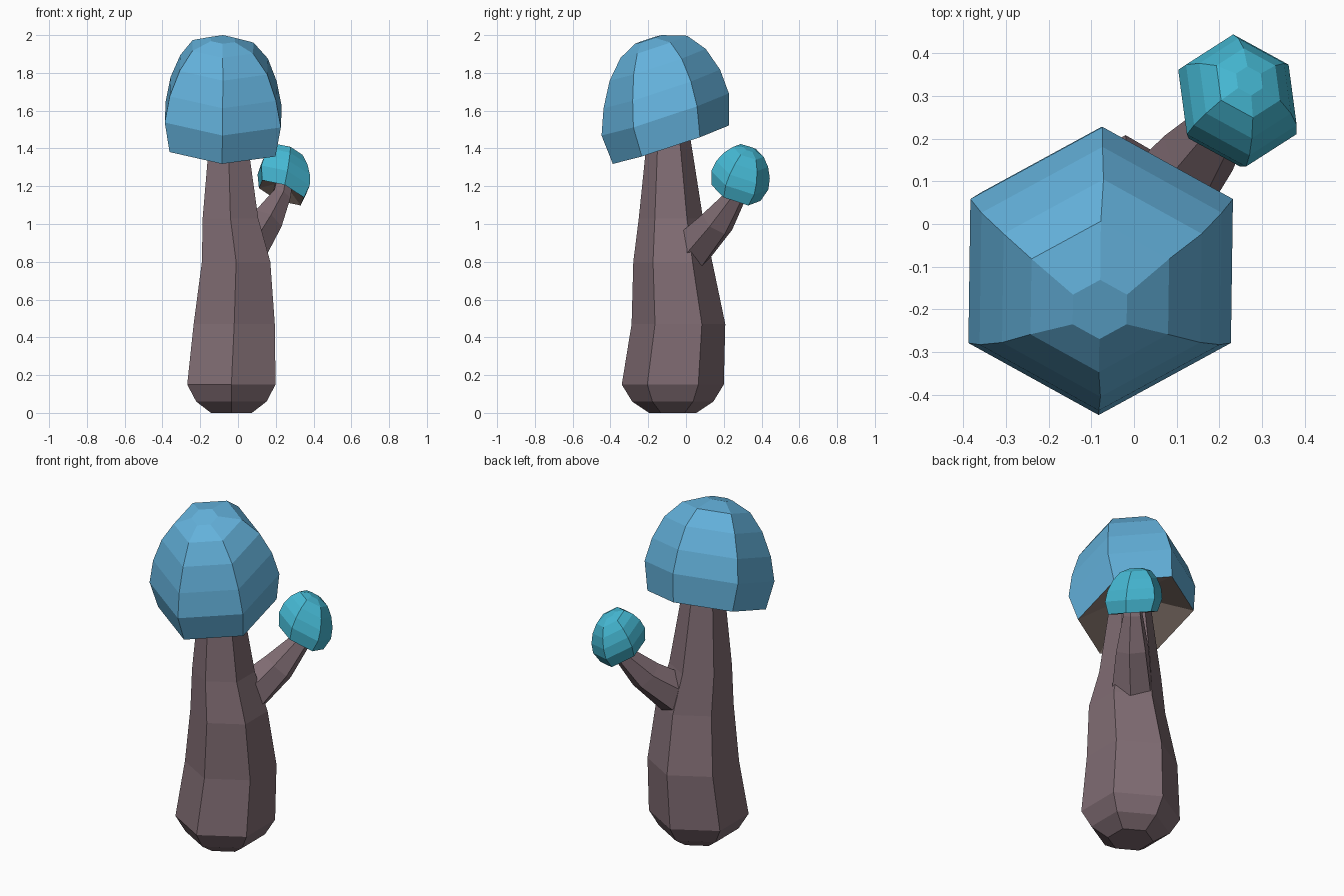
import bpy, bmesh, math
from mathutils import Vector

if "Cube" in bpy.data.objects:
    bpy.data.objects.remove(bpy.data.objects["Cube"])


def material(name, rgb):
    m = bpy.data.materials.new(name)
    m.diffuse_color = (*rgb, 1)
    m.use_nodes = True
    m.node_tree.nodes["Principled BSDF"].inputs["Base Color"].default_value = m.diffuse_color
    return m


BARK = material("mauve bark", (0.216, 0.15, 0.171))
BLUE = material("sky blue", (0.127, 0.445, 0.716))
TEAL = material("turquoise", (0.061, 0.485, 0.658))
GILL = material("tan underside", (0.262, 0.195, 0.168))


def hex_ring(bm, centre, radius, normal):
    """Six-sided ring with corners facing front and back."""
    n = Vector(normal).normalized()
    u = Vector((0, 1, 0))
    u = (u - n * u.dot(n)).normalized()
    v = u.cross(n)
    return [bm.verts.new(Vector(centre) + radius * (u * math.cos(a) + v * math.sin(a)))
            for a in (i * math.pi / 3 for i in range(6))]


def loft(name, rings, mats, hollow=None):
    """Bridge (centre, radius, normal) rings; hollow = apex of a sunken underside."""
    bm = bmesh.new()
    loops = [hex_ring(bm, *r) for r in rings]
    for a, b in zip(loops, loops[1:]):
        for i in range(6):
            j = (i + 1) % 6
            bm.faces.new((a[i], a[j], b[j], b[i]))
    bm.faces.new(loops[-1])
    if hollow:
        tip = bm.verts.new(hollow)
        for i in range(6):
            f = bm.faces.new((loops[0][i], loops[0][(i + 1) % 6], tip))
            f.material_index = 1
    else:
        bm.faces.new(loops[0])
    bmesh.ops.recalc_face_normals(bm, faces=bm.faces)
    me = bpy.data.meshes.new(name)
    bm.to_mesh(me)
    bm.free()
    for m in mats:
        me.materials.append(m)
    ob = bpy.data.objects.new(name, me)
    bpy.context.collection.objects.link(ob)
    return ob


UP = (0, 0, 1)

# Trunk: rounded foot, slight S-bend, tapering into the large cap
loft("trunk", [
    ((-0.035, -0.07, 0.0), 0.125, UP),
    ((-0.035, -0.07, 0.06), 0.215, UP),
    ((-0.035, -0.07, 0.15), 0.27, UP),
    ((-0.02, -0.04, 0.47), 0.248, UP),
    ((-0.01, -0.07, 0.80), 0.209, UP),
    ((-0.04, -0.08, 1.03), 0.17, UP),
    ((-0.05, -0.09, 1.40), 0.122, UP),
    ((-0.06, -0.10, 1.58), 0.10, UP),
], [BARK])

# Branch: bends up from the back right of the trunk
loft("branch", [
    ((0.05, 0.04, 0.88), 0.12, (0.6, 0.7, 0.6)),
    ((0.15, 0.165, 1.01), 0.093, (0.45, 0.5, 0.7)),
    ((0.23, 0.265, 1.15), 0.055, (0.4, 0.45, 0.8)),
    ((0.245, 0.28, 1.22), 0.05, (0.4, 0.4, 0.85)),
], [BARK])

# Large cap: tilted forward
TILT = (0.04, -0.315, 0.95)
loft("large_cap", [
    ((-0.08, -0.08, 1.42), 0.324, TILT),
    ((-0.078, -0.11, 1.58), 0.355, TILT),
    ((-0.078, -0.128, 1.715), 0.325, TILT),
    ((-0.075, -0.15, 1.843), 0.268, TILT),
    ((-0.08, -0.17, 1.938), 0.186, TILT),
    ((-0.08, -0.20, 1.977), 0.073, TILT),
], [BLUE, GILL], hollow=(-0.08, -0.12, 1.56))

# Small cap: same profile, leaning along the branch
LEAN = Vector((0.36, 0.33, 0.87))
base, top = Vector((0.23, 0.265, 1.165)), Vector((0.27, 0.335, 1.398))
profile = [(0, 0.138), (0.29, 0.16), (0.53, 0.15), (0.75, 0.124), (0.93, 0.086), (1, 0.036)]
loft("small_cap", [(base.lerp(top, t), r, LEAN) for t, r in profile],
     [TEAL, GILL], hollow=base.lerp(top, 0.25))
